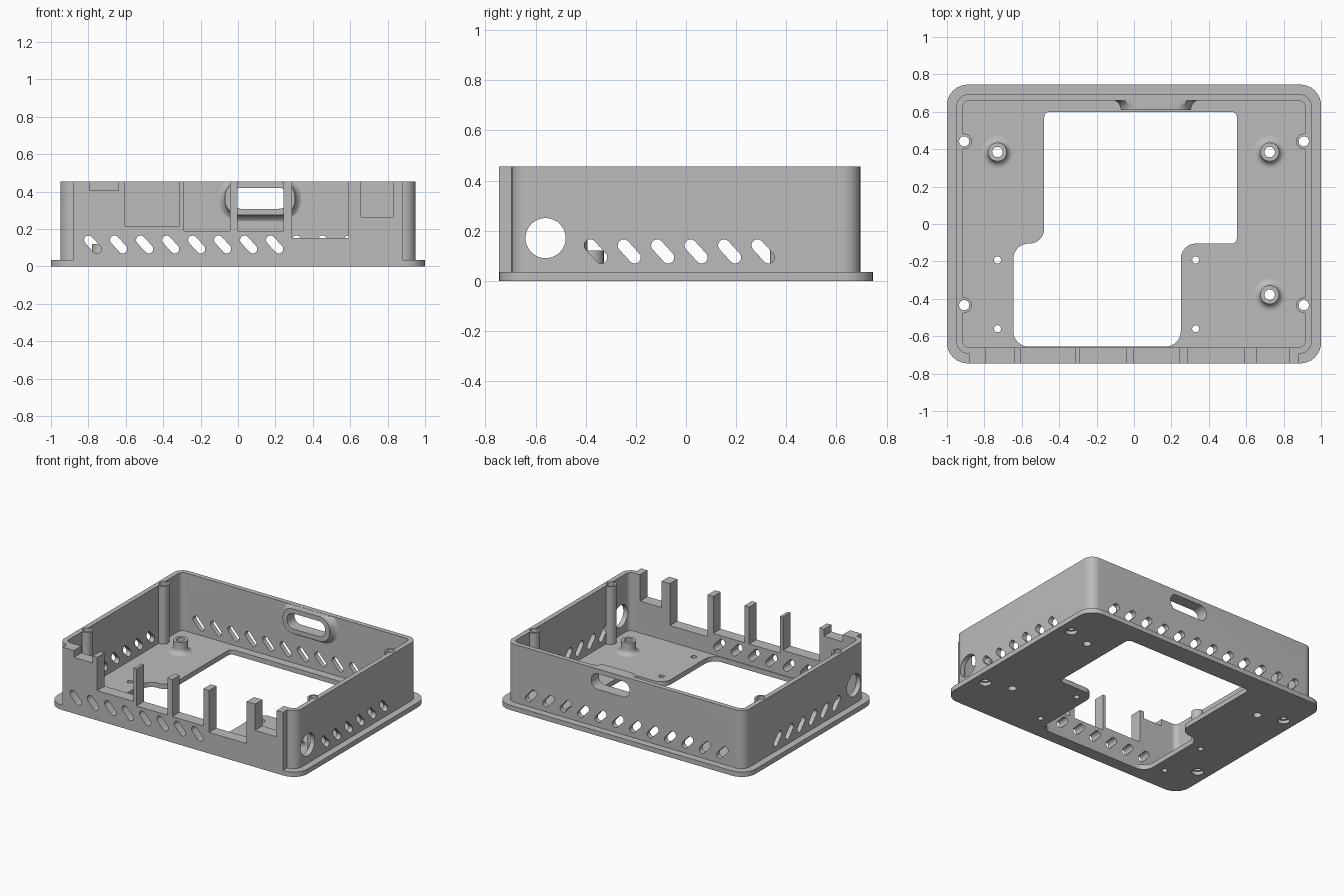
import bpy, bmesh
from math import pi, cos, sin, tan, atan2
from mathutils import Vector

if "Cube" in bpy.data.objects:
    bpy.data.objects.remove(bpy.data.objects["Cube"])

grey = bpy.data.materials.new("mid_grey")
grey.use_nodes = True
COLOUR = (0.5, 0.5, 0.5, 1)
grey.diffuse_color = COLOUR
grey.node_tree.nodes["Principled BSDF"].inputs["Base Color"].default_value = COLOUR

TOP, FLOOR = 0.455, 0.035
cutters = []


# ---- 2D outlines ----
def circle(x, y, r, n=32):
    return [(x + r * cos(2 * pi * i / n), y + r * sin(2 * pi * i / n)) for i in range(n)]


def rounded(corners, radii, n=8):
    """Polygon with each corner replaced by a tangent arc."""
    out = []
    for i, (c, r) in enumerate(zip(corners, radii)):
        p = Vector(c)
        a = (Vector(corners[i - 1]) - p).normalized()
        b = (Vector(corners[(i + 1) % len(corners)]) - p).normalized()
        if r == 0:
            out.append(tuple(p))
            continue
        half = a.angle(b) / 2
        start, end = p + a * r / tan(half), p + b * r / tan(half)
        centre = p + (a + b).normalized() * r / sin(half)
        for k in range(n + 1):
            d = (start - centre).lerp(end - centre, k / n).normalized()
            out.append(tuple(centre + d * r))
    return out


def box_outline(x0, x1, y0, y1, r):
    return rounded([(x0, y0), (x1, y0), (x1, y1), (x0, y1)], [r] * 4)


def slot(u, v=0.117, du=0.022, dv=0.024, r=0.024, n=10):
    """Slanted capsule, high on the low-u side."""
    pts = []
    for s in (1, -1):
        lean = (-du * s, dv * s)
        first = atan2(lean[1], lean[0]) - pi / 2
        for k in range(n + 1):
            t = first + pi * k / n
            pts.append((u + lean[0] + r * cos(t), v + lean[1] + r * sin(t)))
    return pts


# ---- Solids ----
AXES = {"x": lambda u, v, w: (w, u, v),
        "y": lambda u, v, w: (u, w, v),
        "z": lambda u, v, w: (u, v, w)}


def loft(name, sections, axis="z"):
    """Capped solid through (outline, position) sections along an axis."""
    bm = bmesh.new()
    rings = [[bm.verts.new(AXES[axis](u, v, w)) for u, v in pts] for pts, w in sections]
    for a, b in zip(rings, rings[1:]):
        for i in range(len(a)):
            bm.faces.new((a[i - 1], a[i], b[i], b[i - 1]))
    bm.faces.new(rings[0])
    bm.faces.new(rings[-1])
    bmesh.ops.recalc_face_normals(bm, faces=bm.faces)
    mesh = bpy.data.meshes.new(name)
    bm.to_mesh(mesh)
    bm.free()
    mesh.materials.append(grey)
    obj = bpy.data.objects.new(name, mesh)
    bpy.context.collection.objects.link(obj)
    return obj


def prism(name, pts, lo, hi, axis="z"):
    return loft(name, [(pts, lo), (pts, hi)], axis)


def cutter(pts, lo, hi, axis="z"):
    obj = prism("cutter", pts, lo, hi, axis)
    obj.hide_render = True
    cutters.append(obj)
    return obj


def finish(obj, cuts):
    """Subtract the cutters, then smooth the round surfaces."""
    bpy.ops.object.select_all(action="DESELECT")
    bpy.context.view_layer.objects.active = obj
    obj.select_set(True)
    for c in cuts:
        mod = obj.modifiers.new("cut", "BOOLEAN")
        mod.operation, mod.solver, mod.object = "DIFFERENCE", "EXACT", c
        bpy.ops.object.modifier_apply(modifier=mod.name)
    bpy.ops.object.shade_smooth_by_angle(angle=pi / 6)


# ---- Shared holes ----
screw_spots = [(x, y) for x in (-0.908, 0.908) for y in (-0.434, 0.442)]
screw_bores = [cutter(circle(x, y, 0.027), -0.1, 0.6) for x, y in screw_spots]
standoff_spots = [(-0.73, 0.385), (0.725, 0.385), (0.725, -0.378)]
standoff_bores = [cutter(circle(x, y, 0.028), -0.1, 0.3) for x, y in standoff_spots]
port_hole = cutter(box_outline(-0.035, 0.27, 0.308, 0.42, 0.05), 0.5, 0.8, "y")

# ---- Base plate with stepped floor opening ----
plate = prism("base_plate", box_outline(-1, 1, -0.745, 0.745, 0.11), 0, FLOOR)
opening = rounded([(-0.48, 0.6), (0.55, 0.6), (0.55, -0.105), (0.25, -0.105),
                   (0.25, -0.655), (-0.645, -0.655), (-0.645, -0.105), (-0.48, -0.105)],
                  [0.03] * 3 + [0.08] * 5)
plate_cuts = [cutter(opening, -0.1, 0.1)]
plate_cuts += [cutter(circle(x, y, 0.019, 20), -0.1, 0.1)
               for x in (-0.73, 0.33) for y in (-0.192, -0.56)]
plate_cuts += [cutter(circle(x, y, 0.04), -0.1, 0.025) for x, y in screw_spots]
finish(plate, plate_cuts + screw_bores + standoff_bores)

# ---- Walls, thicker across the front ----
B, F, C = 0.695, -0.745, 0.88
outer = rounded([(-0.95, B), (0.95, B), (0.95, -B), (C, -B), (C, F), (-C, F), (-C, -B), (-0.95, -B)],
                [0.068] * 3 + [0] * 4 + [0.068])
walls = prism("walls", outer, FLOOR, TOP)
wall_cuts = [cutter(box_outline(-0.915, 0.915, -0.66, 0.66, 0.035), -0.1, 0.6)]

# Connector notches in the front wall: left edge, right edge, sill height
notches = [(-0.79, -0.64, 0.405), (-0.605, -0.312, 0.215), (-0.29, -0.043, 0.188),
           (-0.004, 0.244, 0.188), (0.29, 0.59, 0.152), (0.657, 0.83, 0.265)]
wall_cuts += [cutter([(a, z), (b, z), (b, 0.6), (a, 0.6)], -0.8, -0.6, "y")
              for a, b, z in notches]

# Vent slots: twelve in the back, the first eight also in the front, six per side
wall_cuts += [cutter(slot(-0.777 + 0.139 * i), -0.8 if i < 8 else 0.6, 0.8, "y")
              for i in range(12)]
wall_cuts += [cutter(slot(-0.36 + 0.1335 * i), -1.1, 1.1, "x") for i in range(6)]
wall_cuts.append(cutter(circle(-0.56, 0.17, 0.08, 48), -1.1, 1.1, "x"))
finish(walls, wall_cuts + [port_hole] + screw_bores)

# ---- Screw posts along the side walls ----
for (x, y), bore in zip(screw_spots, screw_bores):
    post = prism("screw_post", circle(x, y, 0.041), 0.03, TOP - 0.002)
    finish(post, [bore])

# ---- Flared standoffs ----
for (x, y), bore in zip(standoff_spots, standoff_bores):
    flare = [(circle(x, y, 0.05 + 0.036 * (1 - sin(t * pi / 12))),
              FLOOR + 0.036 * (1 - cos(t * pi / 12))) for t in range(7)]
    finish(loft("standoff", flare + [(circle(x, y, 0.05), 0.12)]), [bore])

# ---- Port collar on the inside of the back wall, flaring into it ----
sections = []
for t in range(9):
    a = t * pi / 16
    grow = 0.055 * (1 - sin(a))
    ring = box_outline(-0.07 - grow, 0.305 + grow, 0.275 - grow, 0.453 + grow, 0.08 + grow)
    ring = [(u, min(v, TOP - 0.001)) for u, v in ring]
    sections.append((ring, 0.665 - 0.055 * (1 - cos(a))))
finish(loft("port_collar", sections, "y"), [port_hole])

for c in cutters:
    bpy.data.objects.remove(c)
